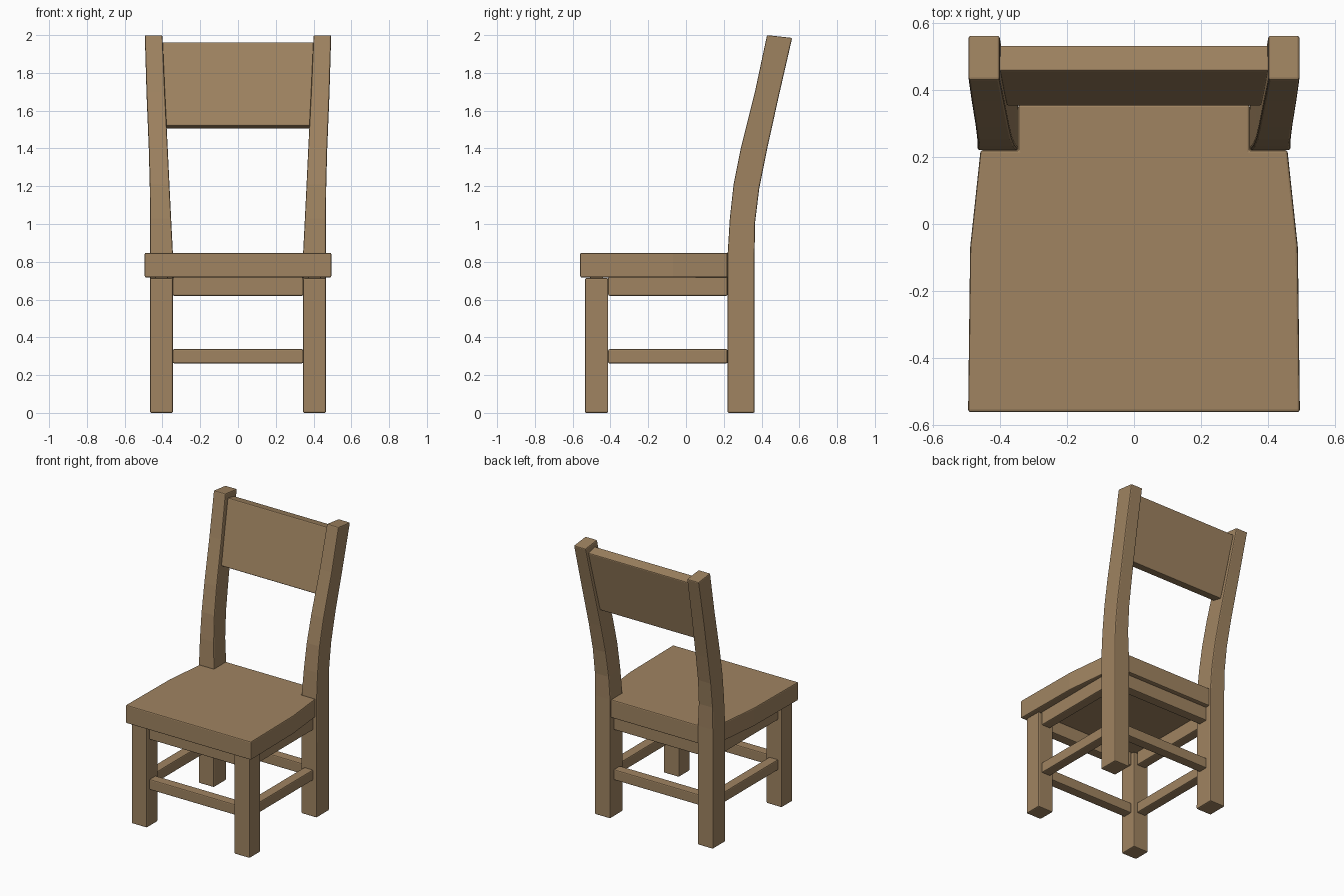
import bpy, bmesh

if "Cube" in bpy.data.objects:
    bpy.data.objects.remove(bpy.data.objects["Cube"])

wood = bpy.data.materials.new("wood")
wood.diffuse_color = (0.35, 0.23, 0.12, 1)
wood.use_nodes = True
wood.node_tree.nodes["Principled BSDF"].inputs["Base Color"].default_value = wood.diffuse_color


def loft(name, rings, bevel=0.007):
    """Solid skinned through a list of matching rings of points."""
    bm = bmesh.new()
    loops = [[bm.verts.new(p) for p in ring] for ring in rings]
    n = len(loops[0])
    for a, b in zip(loops, loops[1:]):
        for i in range(n):
            j = (i + 1) % n
            bm.faces.new((a[i], a[j], b[j], b[i]))
    bm.faces.new(loops[0])
    bm.faces.new(loops[-1])
    bmesh.ops.recalc_face_normals(bm, faces=bm.faces)
    mesh = bpy.data.meshes.new(name)
    bm.to_mesh(mesh)
    bm.free()
    mesh.materials.append(wood)
    obj = bpy.data.objects.new(name, mesh)
    bpy.context.collection.objects.link(obj)
    mod = obj.modifiers.new("soft_edges", "BEVEL")
    mod.width = bevel
    mod.segments = 2
    mod.limit_method = 'ANGLE'
    mod.angle_limit = 0.7
    return obj


def box(name, x0, x1, y0, y1, z0, z1):
    return loft(name, [[(x0, y0, z), (x1, y0, z), (x1, y1, z), (x0, y1, z)]
                       for z in (z0, z1)])


# Seat, notched around the rear legs
half = [(0.494, -0.56), (0.488, -0.07), (0.457, 0.22), (0.345, 0.22), (0.345, 0.355)]
outline = half + [(-x, y) for x, y in reversed(half)]
loft("seat", [[(x, y, z) for x, y in outline] for z in (0.717, 0.847)])

# Rear legs: front (y, z), back (y, z), inner x, outer x
leg_sections = [
    ((0.220, 0.00), (0.363, 0.00), 0.345, 0.466),
    ((0.221, 0.85), (0.363, 0.85), 0.345, 0.466),
    ((0.232, 1.03), (0.366, 1.01), 0.354, 0.466),
    ((0.252, 1.21), (0.388, 1.19), 0.363, 0.467),
    ((0.290, 1.40), (0.428, 1.39), 0.372, 0.472),
    ((0.365, 1.70), (0.492, 1.68), 0.387, 0.484),
    ((0.429, 2.00), (0.562, 1.985), 0.400, 0.493),
]
for side, s in (("left", -1), ("right", 1)):
    loft("rear_leg_" + side,
         [[(s * xi, *f), (s * xo, *f), (s * xo, *b), (s * xi, *b)]
          for f, b, xi, xo in leg_sections])
    # Front legs
    xa, xb = sorted((s * 0.345, s * 0.466))
    box("front_leg_" + side, xa, xb, -0.535, -0.412, 0, 0.713)

# Aprons under the seat and stretchers near the floor
for part, z0, z1, t in (("apron", 0.62, 0.72, 0.035), ("stretcher", 0.262, 0.337, 0.035)):
    for end, y in (("front", -0.473), ("rear", 0.29)):
        box(f"{end}_{part}", -0.345, 0.345, y - t, y + t, z0, z1)
    for side, x in (("left", -0.405), ("right", 0.405)):
        box(f"{side}_{part}", x - t, x + t, -0.412, 0.22, z0, z1)

# Backrest panel, leaning with the rear legs
loft("backrest", [[(-w, *f), (w, *f), (w, *b), (-w, *b)] for w, f, b in (
    (0.382, (0.352, 1.52), (0.428, 1.503)),
    (0.403, (0.455, 1.962), (0.532, 1.945)))])
